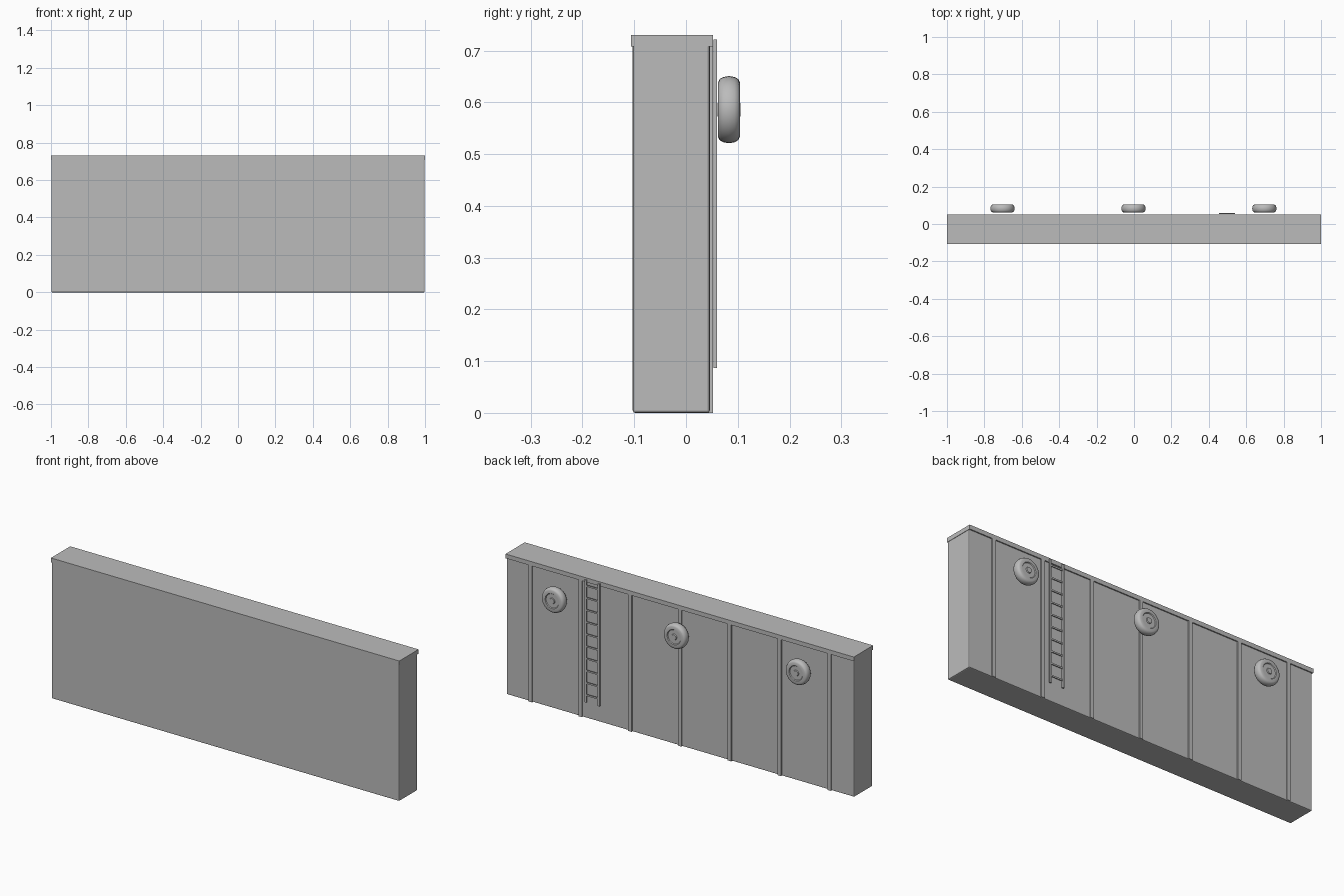
import bpy, bmesh, math
from mathutils import Matrix

cube = bpy.data.objects.get("Cube")
if cube:
    bpy.data.objects.remove(cube, do_unlink=True)

# Single plain grey
grey = bpy.data.materials.new("concrete_grey")
grey.use_nodes = True
colour = (0.5, 0.5, 0.5, 1)
grey.diffuse_color = colour
grey.node_tree.nodes["Principled BSDF"].inputs["Base Color"].default_value = colour


def add_object(name, bm):
    bmesh.ops.recalc_face_normals(bm, faces=bm.faces[:])
    mesh = bpy.data.meshes.new(name)
    bm.to_mesh(mesh)
    bm.free()
    mesh.materials.append(grey)
    obj = bpy.data.objects.new(name, mesh)
    bpy.context.collection.objects.link(obj)
    return obj


def box(bm, x, y, z):
    """Add a box from (min, max) ranges."""
    size = [b - a for a, b in (x, y, z)]
    centre = [(a + b) / 2 for a, b in (x, y, z)]
    matrix = Matrix.Translation(centre) @ Matrix.Diagonal((*size, 1))
    bmesh.ops.create_cube(bm, size=1, matrix=matrix)


def box_object(name, x, y, z, bevel=0):
    bm = bmesh.new()
    box(bm, x, y, z)
    obj = add_object(name, bm)
    if bevel:
        mod = obj.modifiers.new("Bevel", "BEVEL")
        mod.width = bevel
        mod.segments = 2
    return obj


# Wall and overhanging cap
box_object("wall", (-0.998, 0.998), (-0.103, 0.046), (0, 0.715), 0.005)
box_object("wall_cap", (-1, 1), (-0.106, 0.052), (0.708, 0.73))

# Seven vertical ribs on the back
for i in range(7):
    x = (i - 3) * 0.286
    box_object(f"rib_{i + 1}", (x - 0.01, x + 0.01), (0.04, 0.052), (0, 0.708))

# Ladder: two rails and evenly spaced rungs
bm = bmesh.new()
for x in (0.46, 0.535):
    box(bm, (x - 0.005, x + 0.005), (0.053, 0.06), (0.087, 0.722))
for i in range(10):
    z = 0.125 + i * 0.063
    box(bm, (0.46, 0.535), (0.0545, 0.0585), (z - 0.004, z + 0.004))
add_object("ladder", bm)

# Fender wheels: half profile (radius, distance from mid plane), mirrored and spun
half = [(0, 0.022), (0.013, 0.022), (0.015, 0.017), (0.036, 0.017), (0.039, 0.021),
        (0.053, 0.021), (0.059, 0.018), (0.063, 0.011)]
profile = half + [(0.065, 0)] + [(r, -d) for r, d in reversed(half)]


def fender(name, x):
    bm = bmesh.new()
    verts = [bm.verts.new((r, d, 0)) for r, d in profile]
    edges = [bm.edges.new(pair) for pair in zip(verts, verts[1:])]
    bmesh.ops.spin(bm, geom=verts + edges, cent=(0, 0, 0), axis=(0, 1, 0),
                   angle=math.tau, steps=32)
    bmesh.ops.remove_doubles(bm, verts=bm.verts[:], dist=0.0001)
    obj = add_object(name, bm)
    obj.location = (x, 0.083, 0.586)
    bpy.ops.object.select_all(action="DESELECT")
    obj.select_set(True)
    bpy.context.view_layer.objects.active = obj
    bpy.ops.object.shade_smooth_by_angle(angle=math.radians(35))


for name, x in (("right", -0.703), ("middle", -0.003), ("left", 0.697)):
    fender(f"fender_{name}", x)
